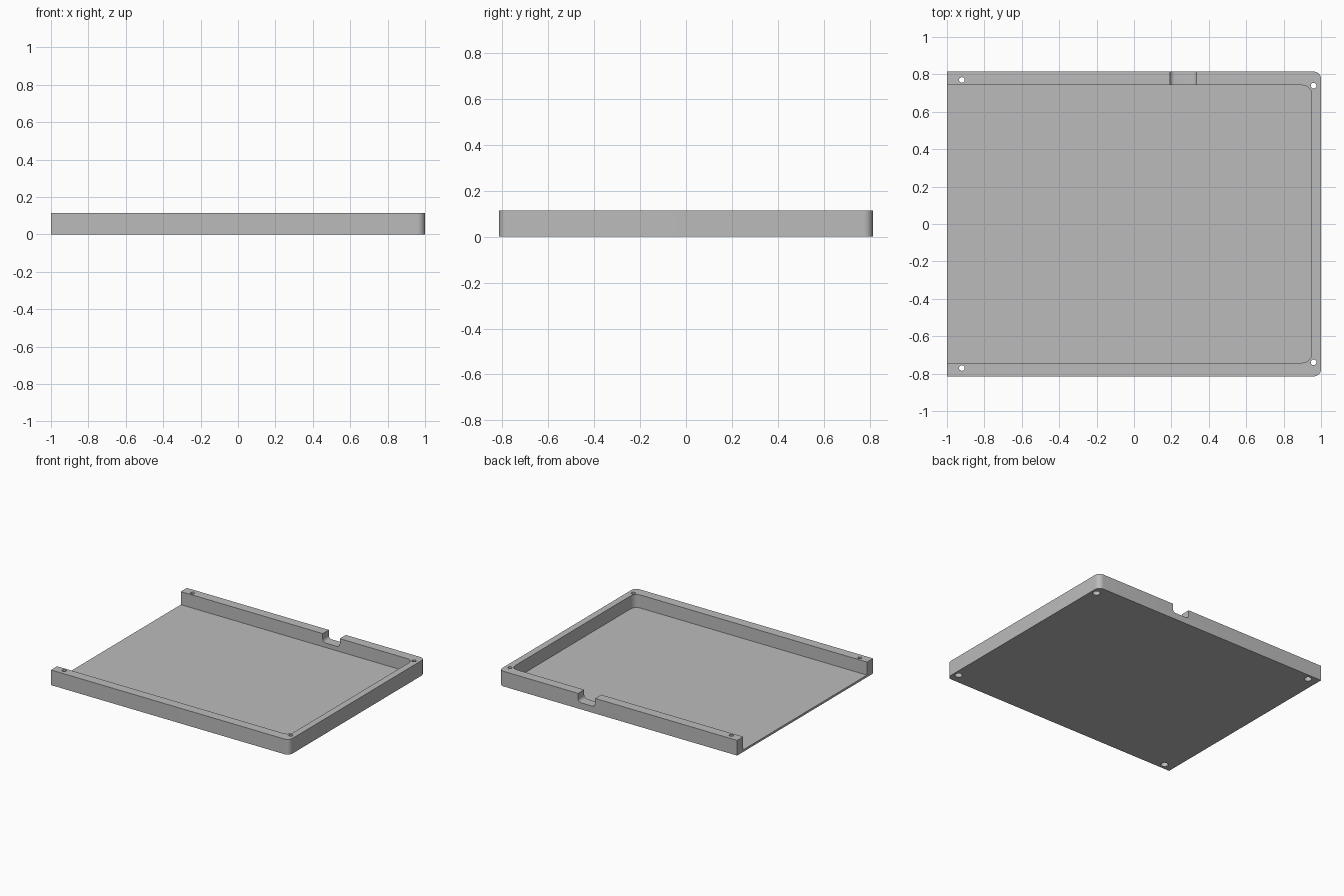
import bpy, math

cube = bpy.data.objects.get("Cube")
if cube:
    bpy.data.objects.remove(cube, do_unlink=True)

HALF_Y, HEIGHT, FLOOR = 0.815, 0.115, 0.016

grey = bpy.data.materials.new("light grey")
grey.use_nodes = True
colour = (0.5, 0.5, 0.5, 1)
grey.diffuse_color = colour
grey.node_tree.nodes["Principled BSDF"].inputs["Base Color"].default_value = colour


def outline(u0, u1, v0, v1, radii, steps=10):
    """Rectangle with a radius per corner, counter-clockwise from u0, v0."""
    corners = [(u0, v0, 1, 1), (u1, v0, -1, 1), (u1, v1, -1, -1), (u0, v1, 1, -1)]
    pts = []
    for i, ((u, v, su, sv), r) in enumerate(zip(corners, radii)):
        if r == 0:
            pts.append((u, v))
            continue
        for k in range(steps + 1):
            a = math.pi + (i + k / steps) * math.pi / 2
            pts.append((u + su * r + r * math.cos(a), v + sv * r + r * math.sin(a)))
    return pts


def prism(name, pts, lo, hi, along_y=False):
    """Extrude an outline up z, or along y for an outline in the xz plane."""
    if along_y:
        rings = [[(u, w, v) for u, v in pts] for w in (hi, lo)]
    else:
        rings = [[(u, v, w) for u, v in pts] for w in (lo, hi)]
    n = len(pts)
    faces = [tuple(reversed(range(n))), tuple(range(n, 2 * n))]
    faces += [(i, (i + 1) % n, n + (i + 1) % n, n + i) for i in range(n)]
    mesh = bpy.data.meshes.new(name)
    mesh.from_pydata(rings[0] + rings[1], [], faces)
    obj = bpy.data.objects.new(name, mesh)
    bpy.context.collection.objects.link(obj)
    obj.data.materials.append(grey)
    return obj


def circle(x, y, r, n=24):
    return [(x + r * math.cos(2 * math.pi * i / n), y + r * math.sin(2 * math.pi * i / n))
            for i in range(n)]


def cut(body, cutter):
    bpy.context.view_layer.objects.active = body
    mod = body.modifiers.new("cut", 'BOOLEAN')
    mod.operation, mod.solver, mod.object = 'DIFFERENCE', 'EXACT', cutter
    bpy.ops.object.modifier_apply(modifier=mod.name)
    bpy.data.objects.remove(cutter, do_unlink=True)


# Tray block, rounded at its closed end
tray = prism("tray", outline(-1, 1, -HALF_Y, HALF_Y, (0, 0.04, 0.04, 0)), 0, HEIGHT)

# Recess, open at the -x end
cut(tray, prism("recess", outline(-1.2, 0.95, -0.742, 0.742, (0, 0.05, 0.05, 0)), FLOOR, 0.3))

# Cable notch through the back wall, with rounded lower corners
cut(tray, prism("notch", outline(0.192, 0.335, 0.05, 0.3, (0.025, 0.025, 0, 0)),
                0.7, 0.9, along_y=True))

# Screw holes, wider at the underside
for x, y in ((-0.92, 0.77), (0.96, 0.74)):
    for side in (-1, 1):
        cut(tray, prism("screw_hole", circle(x, side * y, 0.015), -0.1, 0.3))
        cut(tray, prism("screw_head", circle(x, side * y, 0.026), -0.1, 0.03))

bpy.ops.object.select_all(action='DESELECT')
tray.select_set(True)
bpy.context.view_layer.objects.active = tray
bpy.ops.object.shade_smooth_by_angle(angle=math.radians(30))
